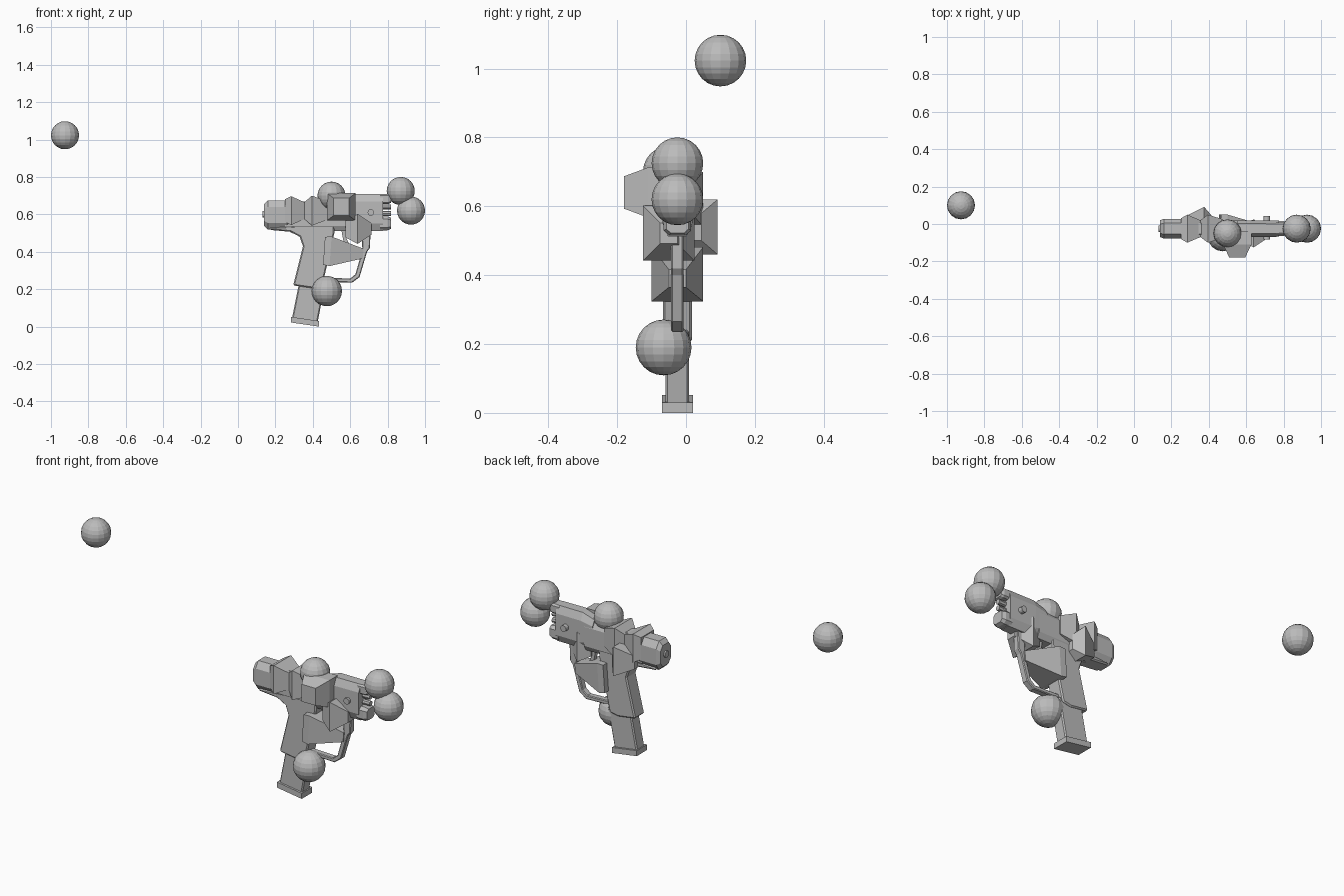
import bpy, bmesh, math
from mathutils import Matrix, Vector

if "Cube" in bpy.data.objects:
    bpy.data.objects.remove(bpy.data.objects["Cube"], do_unlink=True)

grey = bpy.data.materials.new("plain grey")
grey.use_nodes = True
grey.diffuse_color = (0.5, 0.5, 0.5, 1)
grey.node_tree.nodes["Principled BSDF"].inputs["Base Color"].default_value = grey.diffuse_color
MID = -0.025  # y of the gun's centre plane


def finish(name, bm):
    bmesh.ops.recalc_face_normals(bm, faces=bm.faces)
    mesh = bpy.data.meshes.new(name)
    bm.to_mesh(mesh)
    bm.free()
    mesh.materials.append(grey)
    ob = bpy.data.objects.new(name, mesh)
    bpy.context.scene.collection.objects.link(ob)
    return ob


def plate(name, outline, half, bevel=0.0):
    """Side outline in x, z extruded across the gun, with chamfered edges."""
    bm = bmesh.new()
    face = bm.faces.new([bm.verts.new((x, MID - half, z)) for x, z in outline])
    out = bmesh.ops.extrude_face_region(bm, geom=[face])
    verts = [v for v in out["geom"] if isinstance(v, bmesh.types.BMVert)]
    bmesh.ops.translate(bm, verts=verts, vec=(0, 2 * half, 0))
    ob = finish(name, bm)
    if bevel:
        mod = ob.modifiers.new("chamfer", "BEVEL")
        mod.width = bevel
        mod.segments = 1
        mod.limit_method = "ANGLE"
        mod.angle_limit = math.radians(50)
    return ob


def loft(name, centre, rings, cut=0.0, tilt=0.0):
    """Rings (x, half y, half z) along x; cut trims the corners to an octagon."""
    bm = bmesh.new()
    loops = []
    turn = Matrix.Rotation(tilt, 3, "Y")
    for x, hy, hz in rings:
        if cut:
            a, b = hy * (1 - cut), hz * (1 - cut)
            pts = [(hy, b), (a, hz), (-a, hz), (-hy, b),
                   (-hy, -b), (-a, -hz), (a, -hz), (hy, -b)]
        else:
            pts = [(hy, hz), (-hy, hz), (-hy, -hz), (hy, -hz)]
        loops.append([bm.verts.new(turn @ Vector((x, y, z)) + Vector(centre)) for y, z in pts])
    for a, b in zip(loops, loops[1:]):
        for i in range(len(a)):
            j = (i + 1) % len(a)
            bm.faces.new((a[i], a[j], b[j], b[i]))
    bm.faces.new(loops[0])
    bm.faces.new(loops[-1])
    return finish(name, bm)


def rod(name, centre, radius, length, axis, sides=12):
    bm = bmesh.new()
    turn = Matrix.Rotation(math.pi / 2, 4, "Y" if axis == "x" else "X")
    bmesh.ops.create_cone(bm, cap_ends=True, segments=sides, radius1=radius, radius2=radius,
                          depth=length, matrix=Matrix.Translation(centre) @ turn)
    return finish(name, bm)


# Loose and attached balls
balls = {"far_ball": (-0.925, 0.10, 1.023, 0.075), "muzzle_upper_ball": (0.87, MID, 0.725, 0.075),
         "muzzle_lower_ball": (0.925, MID, 0.62, 0.075), "grip_ball": (0.475, -0.065, 0.19, 0.081),
         "top_ball": (0.50, -0.05, 0.70, 0.075)}
for name, (x, y, z, r) in balls.items():
    bm = bmesh.new()
    bmesh.ops.create_uvsphere(bm, u_segments=16, v_segments=12, radius=r,
                              matrix=Matrix.Translation((x, y, z)))
    finish(name, bm)

# Rear cap with its centre bolt
loft("rear_cap", (0, MID, 0.597), [(0.14, 0.045, 0.058), (0.16, 0.053, 0.078),
                                   (0.26, 0.053, 0.078), (0.28, 0.045, 0.07)], cut=0.45)
rod("rear_bolt", (0.142, MID, 0.6), 0.018, 0.02, "x")

# Receiver and barrel housing
loft("receiver", (0, MID, 0.59), [(0.25, 0.045, 0.08), (0.60, 0.045, 0.08)], cut=0.35)
loft("barrel_housing", (0, MID, 0.61), [(0.55, 0.044, 0.075), (0.62, 0.045, 0.098),
                                        (0.775, 0.043, 0.098)], cut=0.4)
loft("muzzle_top", (0, MID, 0.682), [(0.76, 0.034, 0.026), (0.805, 0.034, 0.026),
                                     (0.818, 0.028, 0.02)], cut=0.3)
loft("muzzle_base", (0, MID, 0.552), [(0.76, 0.04, 0.037), (0.80, 0.04, 0.037),
                                      (0.818, 0.032, 0.03)], cut=0.4)
for z in (0.605, 0.64):
    rod("muzzle_rod", (0.785, MID, z), 0.014, 0.066, "x", 8)
rod("side_pin", (0.71, MID + 0.005, 0.61), 0.017, 0.125, "y")

# Grip, magazine and foot
plate("grip", [(0.17, 0.53), (0.17, 0.517), (0.28, 0.507), (0.33, 0.48), (0.347, 0.43),
               (0.295, 0.215), (0.45, 0.20), (0.47, 0.30), (0.515, 0.50), (0.515, 0.55)][:4]
      + [(0.347, 0.43), (0.295, 0.22), (0.40, 0.205), (0.45, 0.215), (0.515, 0.50), (0.515, 0.55)],
      0.042, 0.014)
plate("magazine", [(0.328, 0.24), (0.288, 0.04), (0.425, 0.02), (0.468, 0.24)], 0.034, 0.006)
plate("magazine_foot", [(0.283, 0.052), (0.283, 0.022), (0.433, 0.0), (0.433, 0.03)], 0.045)

# Trigger and its guard
plate("trigger", [(0.55, 0.53), (0.585, 0.53), (0.58, 0.47), (0.60, 0.43), (0.565, 0.45)], 0.012)
plate("trigger_guard", [(0.66, 0.53), (0.71, 0.53), (0.705, 0.42), (0.69, 0.40), (0.65, 0.265),
                        (0.61, 0.235), (0.45, 0.24), (0.45, 0.262), (0.60, 0.257),
                        (0.628, 0.28), (0.665, 0.41)], 0.018, 0.004)

# Angular blocks, widest at their middle ring
loft("rear_block", (0, MID, 0.62), [(0.25, 0.055, 0.06), (0.285, 0.075, 0.077), (0.355, 0.045, 0.045)])
loft("middle_block", (0, MID, 0.62), [(0.355, 0.045, 0.045), (0.395, 0.075, 0.08), (0.475, 0.05, 0.05)])
loft("back_block", (0, 0.015, 0.54), [(0.28, 0.028, 0.035), (0.375, 0.077, 0.08), (0.415, 0.03, 0.04)])
loft("front_block", (0, -0.05, 0.522), [(0.575, 0.045, 0.045), (0.64, 0.075, 0.08), (0.715, 0.025, 0.03)])
loft("trigger_block", (0.46, MID, 0.405), [(0, 0.075, 0.075), (0.035, 0.075, 0.079), (0.21, 0.025, 0.026)],
     tilt=math.radians(4))

# Side block tapering outward to the front
side = loft("side_block", (0, 0, 0), [(0.04, 0.076, 0.073), (0.11, 0.076, 0.073), (0.18, 0.042, 0.047)])
side.rotation_euler = (0, 0, -math.pi / 2)
side.location = (0.552, 0, 0.64)
